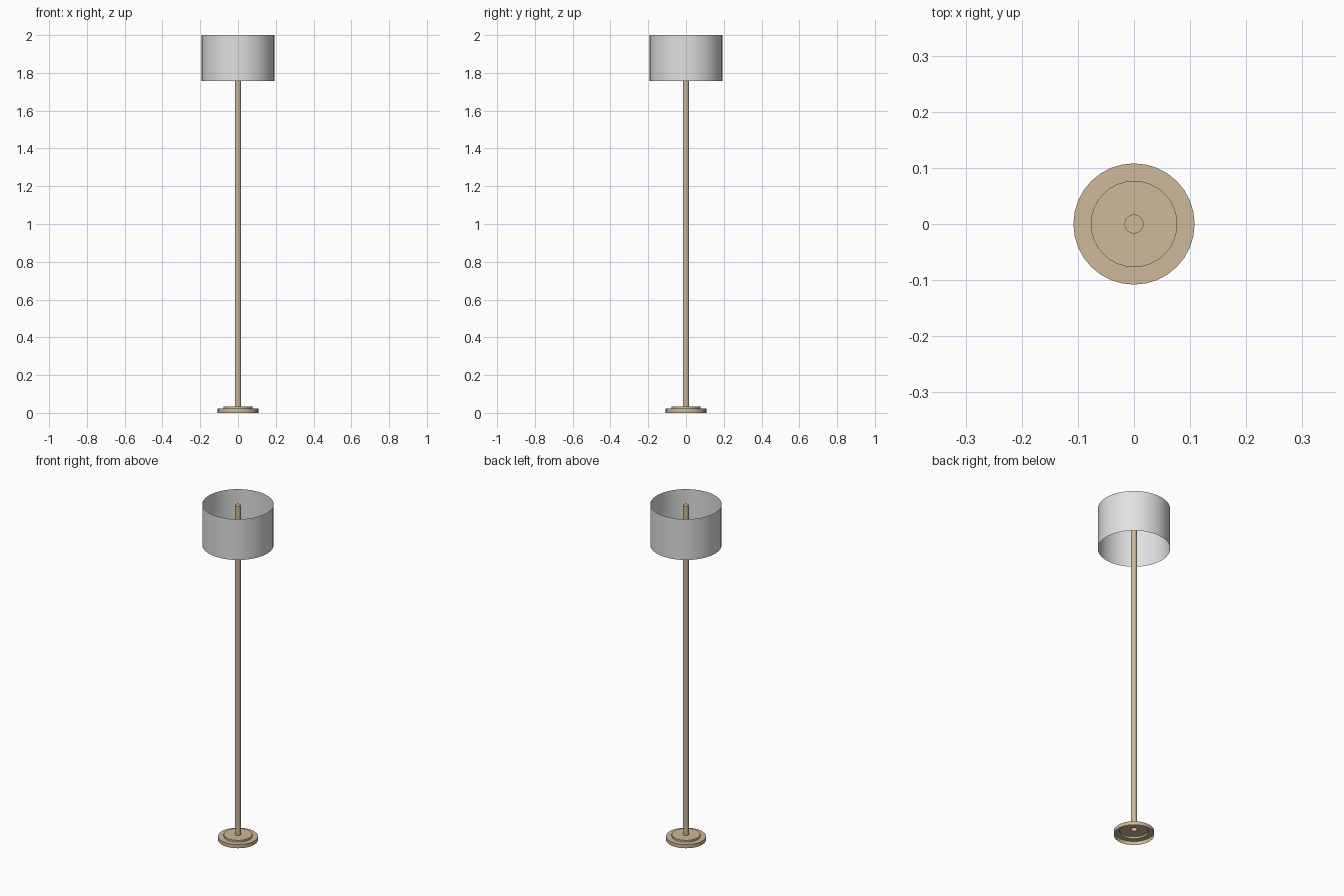
import bpy, bmesh, math

if "Cube" in bpy.data.objects:
    bpy.data.objects.remove(bpy.data.objects["Cube"])


def material(name, rgb):
    m = bpy.data.materials.new(name)
    m.diffuse_color = (*rgb, 1.0)
    m.use_nodes = True
    m.node_tree.nodes["Principled BSDF"].inputs["Base Color"].default_value = m.diffuse_color
    return m


def lathe(name, profile, sides, mat):
    """Spin a (radius, height) profile around z; ends stay open unless radius is 0."""
    bm = bmesh.new()
    pts = [bm.verts.new((r, 0, z)) for r, z in profile]
    edges = [bm.edges.new(pair) for pair in zip(pts, pts[1:])]
    bmesh.ops.spin(bm, geom=pts + edges, cent=(0, 0, 0), axis=(0, 0, 1),
                   angle=2 * math.pi, steps=sides, use_duplicate=False)
    bmesh.ops.remove_doubles(bm, verts=bm.verts, dist=1e-4)
    # make normals point away from the axis / upward
    for f in bm.faces:
        c = f.calc_center_median()
        f.normal_update()
        if f.normal.x * c.x + f.normal.y * c.y + f.normal.z * 0.5 < 0:
            f.normal_flip()
    me = bpy.data.meshes.new(name)
    bm.to_mesh(me)
    bm.free()
    me.materials.append(mat)
    ob = bpy.data.objects.new(name, me)
    bpy.context.collection.objects.link(ob)
    bpy.ops.object.select_all(action='DESELECT')
    ob.select_set(True)
    bpy.context.view_layer.objects.active = ob
    bpy.ops.object.shade_smooth_by_angle(angle=math.radians(30))
    return ob


wood = material("tan_wood", (0.62, 0.48, 0.32))
fabric = material("white_fabric", (0.75, 0.75, 0.75))

# Stepped hollow foot, open underneath
lathe("base", [(0.108, 0), (0.108, 0.022), (0.077, 0.022),
               (0.077, 0.033), (0.017, 0.033)], 32, wood)

# Hollow pole with a closed top
lathe("pole", [(0.017, 0.033), (0.017, 1.995), (0, 1.995)], 32, wood)

# Thin drum shade, open at both ends
lathe("shade", [(0.193, 1.757), (0.193, 2.0)], 32, fabric)
